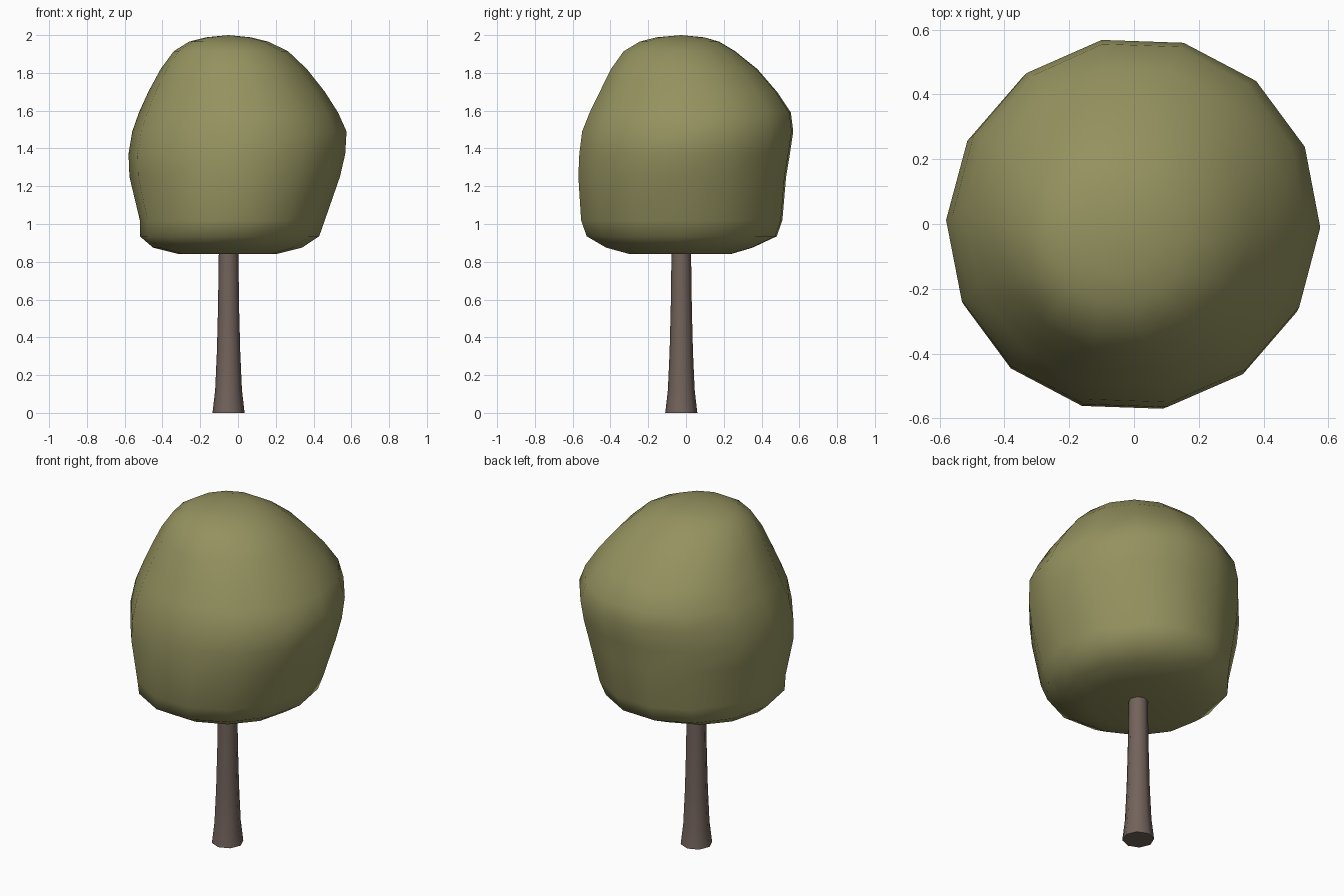
import bpy, bmesh
from math import cos, sin, tau, radians

if "Cube" in bpy.data.objects:
    bpy.data.objects.remove(bpy.data.objects["Cube"])


def loft(name, rings, sides, start, color, bottom=None, top=None):
    """Skin rings given as (z, x_min, x_max, y_min, y_max); optional pole points close the ends."""
    bm = bmesh.new()
    loops = []
    for z, x0, x1, y0, y1 in rings:
        cx, cy, rx, ry = (x0 + x1) / 2, (y0 + y1) / 2, (x1 - x0) / 2, (y1 - y0) / 2
        angles = [start + tau * i / sides for i in range(sides)]
        loops.append([bm.verts.new((cx + rx * cos(a), cy + ry * sin(a), z)) for a in angles])
    for a, b in zip(loops, loops[1:]):
        for i in range(sides):
            j = (i + 1) % sides
            bm.faces.new((a[i], a[j], b[j], b[i]))
    for loop, pole in ((loops[0], bottom), (loops[-1], top)):
        if pole is None:
            bm.faces.new(loop)
        else:
            p = bm.verts.new(pole)
            for i in range(sides):
                bm.faces.new((loop[i], loop[(i + 1) % sides], p))
    bmesh.ops.recalc_face_normals(bm, faces=bm.faces)
    mesh = bpy.data.meshes.new(name)
    bm.to_mesh(mesh)
    bm.free()
    obj = bpy.data.objects.new(name, mesh)
    bpy.context.collection.objects.link(obj)
    mat = bpy.data.materials.new(name + "_colour")
    mat.diffuse_color = (*color, 1)
    mat.use_nodes = True
    mat.node_tree.nodes["Principled BSDF"].inputs["Base Color"].default_value = mat.diffuse_color
    mesh.materials.append(mat)
    bpy.ops.object.select_all(action='DESELECT')
    obj.select_set(True)
    bpy.context.view_layer.objects.active = obj
    bpy.ops.object.shade_smooth_by_angle(angle=radians(65))
    return obj


# Leafy crown: lopsided rings, bulging high on the back right side
crown_rings = [
    (0.84, -0.31, 0.20, -0.30, 0.24),
    (0.875, -0.45, 0.34, -0.43, 0.36),
    (0.935, -0.52, 0.43, -0.535, 0.49),
    (1.02, -0.52, 0.46, -0.565, 0.52),
    (1.25, -0.575, 0.54, -0.58, 0.54),
    (1.37, -0.58, 0.568, -0.575, 0.56),
    (1.49, -0.56, 0.575, -0.56, 0.578),
    (1.59, -0.525, 0.53, -0.52, 0.565),
    (1.70, -0.475, 0.46, -0.465, 0.49),
    (1.82, -0.41, 0.365, -0.405, 0.385),
    (1.915, -0.34, 0.265, -0.335, 0.265),
    (1.965, -0.26, 0.16, -0.25, 0.18),
    (1.988, -0.17, 0.07, -0.16, 0.10),
]
loft("crown", crown_rings, 14, radians(-2), (0.30, 0.29, 0.115),
     bottom=(-0.05, -0.025, 0.85), top=(-0.05, -0.025, 2.0))

# Trunk: tapered with a flared foot, running up into the crown
tx, ty = -0.05, -0.025
trunk_profile = [(0.0, 0.085), (0.12, 0.071), (0.32, 0.062), (0.55, 0.056), (0.90, 0.051)]
loft("trunk", [(z, tx - r, tx + r, ty - r, ty + r) for z, r in trunk_profile],
     8, 0, (0.17, 0.125, 0.105))
